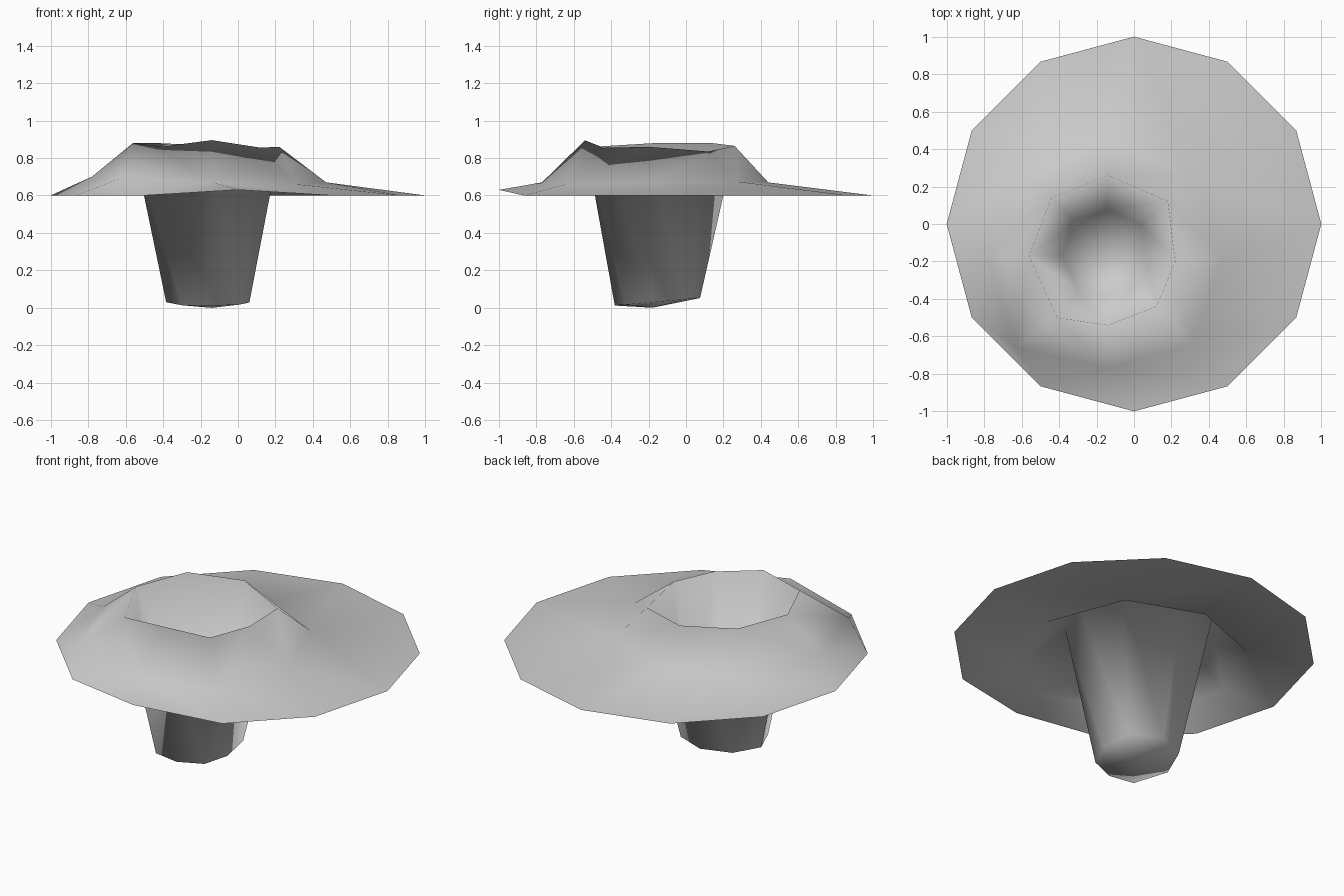
import bpy
import bmesh
from math import sin, cos, tau, atan2
from mathutils import Vector

if "Cube" in bpy.data.objects:
    bpy.data.objects.remove(bpy.data.objects["Cube"], do_unlink=True)

CENTRE = Vector((-0.15, -0.17, 0))

stone = bpy.data.materials.new("grey_stone")
stone.use_nodes = True
colour = (0.6, 0.6, 0.6, 1)
stone.diffuse_color = colour
stone.node_tree.nodes["Principled BSDF"].inputs["Base Color"].default_value = colour

bm = bmesh.new()


def angle(v):
    d = v.co - CENTRE
    return atan2(d.y, d.x) % tau


def ring(points):
    return sorted([bm.verts.new(p) for p in points], key=angle)


def stitch(outer, inner):
    """Join two closed rings of any size, always advancing the ring that lags in angle."""
    def at(loop, k):
        return angle(loop[k % len(loop)]) + tau * (k // len(loop))

    i = j = 0
    while i < len(outer) or j < len(inner):
        a, b = outer[i % len(outer)], inner[j % len(inner)]
        if j >= len(inner) or (i < len(outer) and at(outer, i + 1) <= at(inner, j + 1)):
            i += 1
            bm.faces.new((a, outer[i % len(outer)], b))
        else:
            j += 1
            bm.faces.new((a, inner[j % len(inner)], b))


# Outer edge of the ground: twelve sides, with the front corner lifted
edge = [Vector((cos(k * tau / 12), sin(k * tau / 12), 0.6)) for k in range(12)]
edge[9].z = 0.63
ground = ring(edge)

# Foot of the mound
foot = ring([(0.47, -0.18, 0.67), (0.29, 0.27, 0.675), (-0.14, 0.44, 0.67),
             (-0.58, 0.27, 0.67), (-0.78, -0.17, 0.70), (-0.63, -0.66, 0.69),
             (-0.14, -0.77, 0.67), (0.31, -0.64, 0.66)])

# Crater lip
lip_points = [(0.22, -0.20, 0.86), (0.18, 0.12, 0.835), (-0.14, 0.26, 0.865),
              (-0.44, 0.14, 0.88), (-0.56, -0.17, 0.88), (-0.41, -0.50, 0.86),
              (-0.14, -0.54, 0.895), (0.12, -0.44, 0.855)]
lip = ring(lip_points)

# Shaft floor, a smaller copy of the lip with a slightly sunken middle
floor = ring([CENTRE + (Vector((x, y, 0)) - CENTRE) * 0.57 + Vector((0, 0, 0.03 + 0.05 * (y + 0.17)))
              for x, y, z in lip_points])
middle = bm.verts.new((-0.14, -0.18, 0))

stitch(ground, foot)
stitch(foot, lip)
stitch(lip, floor)
for k, v in enumerate(floor):
    bm.faces.new((v, floor[(k + 1) % len(floor)], middle))

for f in bm.faces:
    f.smooth = True

mesh = bpy.data.meshes.new("crater_ground")
bm.to_mesh(mesh)
bm.free()
mesh.materials.append(stone)
bpy.context.collection.objects.link(bpy.data.objects.new("crater_ground", mesh))
